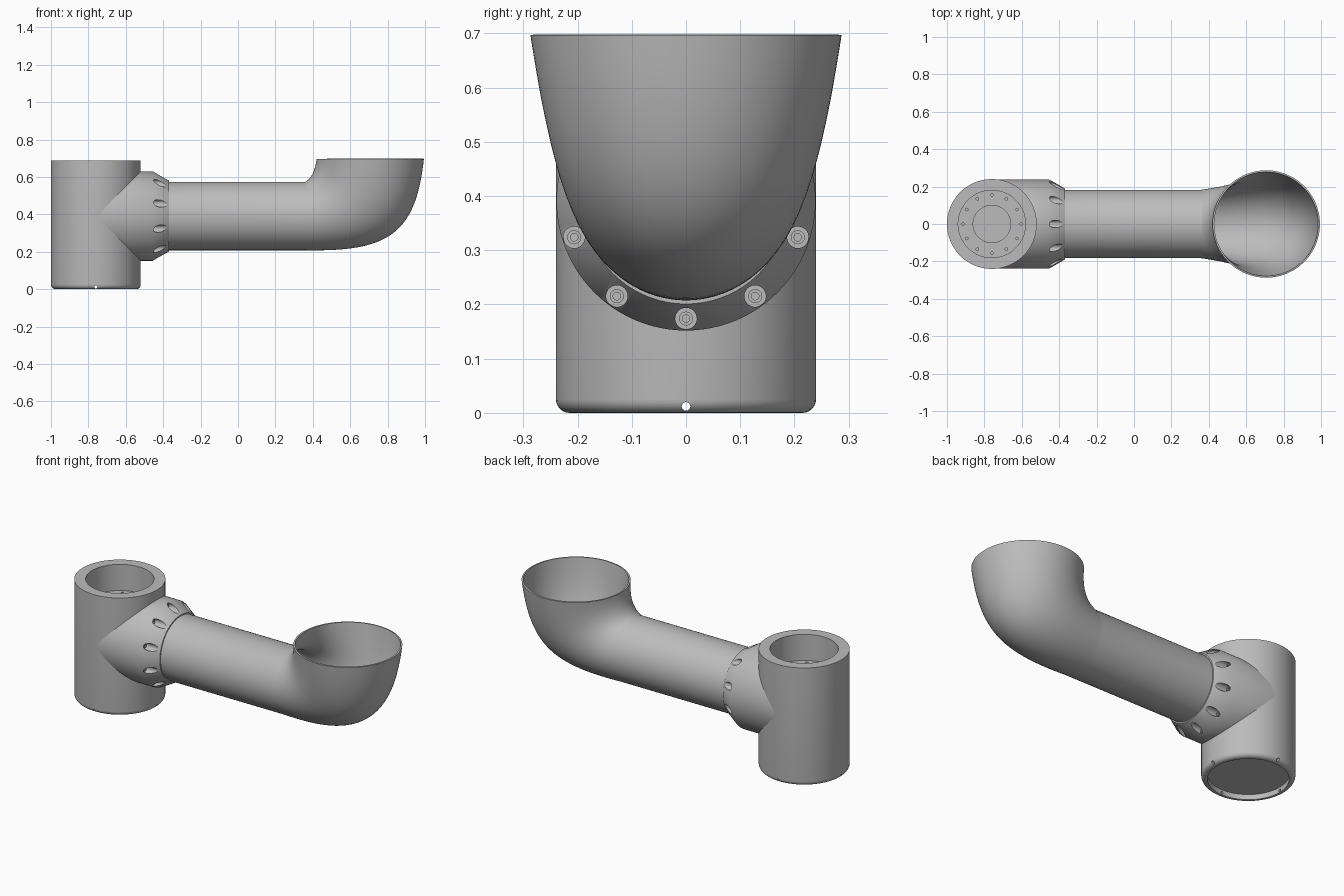
import bpy, bmesh
from math import sin, cos, pi, radians
from mathutils import Vector, Matrix

cube = bpy.data.objects.get("Cube")
if cube:
    bpy.data.objects.remove(cube, do_unlink=True)

grey = bpy.data.materials.new("plain grey")
grey.use_nodes = True
COLOUR = (0.5, 0.5, 0.5, 1)
grey.diffuse_color = COLOUR
grey.node_tree.nodes["Principled BSDF"].inputs["Base Color"].default_value = COLOUR

POST_X = -0.76     # axis of the upright socket
ARM_Z = 0.391      # axis of the horizontal arm
SEG = 96


def make_object(name, bm):
    mesh = bpy.data.meshes.new(name)
    bm.to_mesh(mesh)
    bm.free()
    mesh.materials.append(grey)
    obj = bpy.data.objects.new(name, mesh)
    bpy.context.collection.objects.link(obj)
    return obj


def activate(obj):
    bpy.ops.object.select_all(action='DESELECT')
    obj.select_set(True)
    bpy.context.view_layer.objects.active = obj


def smooth(obj, angle=30):
    activate(obj)
    bpy.ops.object.shade_smooth_by_angle(angle=radians(angle))


def lathe(bm, profile, matrix, seg=SEG):
    """Revolve (radius, height) points, both ends on the axis, into a solid."""
    first = bm.verts.new(matrix @ Vector((0, 0, profile[0][1])))
    last = bm.verts.new(matrix @ Vector((0, 0, profile[-1][1])))
    rings = [[bm.verts.new(matrix @ Vector((r * cos(2 * pi * j / seg), r * sin(2 * pi * j / seg), h)))
              for j in range(seg)] for r, h in profile[1:-1]]
    faces = []
    for j in range(seg):
        k = (j + 1) % seg
        faces.append(bm.faces.new((first, rings[0][k], rings[0][j])))
        faces.append(bm.faces.new((last, rings[-1][j], rings[-1][k])))
        for a, b in zip(rings, rings[1:]):
            faces.append(bm.faces.new((a[j], a[k], b[k], b[j])))
    bmesh.ops.recalc_face_normals(bm, faces=faces)


def add_rod(bm, radius, start, end, seg=20):
    """Plain cylinder between two points."""
    start, end = Vector(start), Vector(end)
    turn = (end - start).to_track_quat('Z', 'Y').to_matrix().to_4x4()
    bmesh.ops.create_cone(bm, cap_ends=True, segments=seg, radius1=radius, radius2=radius,
                          depth=(end - start).length,
                          matrix=Matrix.Translation((start + end) / 2) @ turn)


def cut(obj, bm):
    """Subtract the cutter mesh, then discard it."""
    cutter = make_object("cutter", bm)
    cutter.hide_render = True
    mod = obj.modifiers.new("cut", 'BOOLEAN')
    mod.operation = 'DIFFERENCE'
    mod.solver = 'EXACT'
    mod.object = cutter
    activate(obj)
    bpy.ops.object.modifier_apply(modifier=mod.name)
    bpy.data.objects.remove(cutter, do_unlink=True)


# Upright socket: open bore on top, rounded lower edge, shallow recess below
corner = [(0.215 + 0.025 * cos(a), 0.025 - 0.025 * sin(a))
          for a in (i * pi / 12 for i in range(7))]
profile = [(0, 0.52), (0.1, 0.52), (0.1, 0.535), (0.18, 0.535), (0.18, 0.687), (0.24, 0.687)]
profile += corner + [(0.208, 0), (0.208, 0.03), (0, 0.03)]
bm = bmesh.new()
lathe(bm, profile, Matrix.Translation((POST_X, 0, 0)))
socket = make_object("upright_socket", bm)

# Bolt holes in the bore floor and notches in the lower rim
bm = bmesh.new()
for i in range(12):
    a = i * pi / 6
    x, y = POST_X + 0.155 * cos(a), 0.155 * sin(a)
    add_rod(bm, 0.007, (x, y, 0.51), (x, y, 0.56), 12)
for i in range(4):
    a = i * pi / 2
    add_rod(bm, 0.008, (POST_X + 0.2 * cos(a), 0.2 * sin(a), 0.012),
            (POST_X + 0.26 * cos(a), 0.26 * sin(a), 0.012), 16)
cut(socket, bm)
smooth(socket)

# Branch flange with tapered end
along_x = Matrix.Translation((0, 0, ARM_Z)) @ Matrix.Rotation(pi / 2, 4, 'Y')
bm = bmesh.new()
lathe(bm, [(0, POST_X), (0.239, POST_X), (0.239, -0.455), (0.19, -0.37), (0, -0.37)], along_x)
flange = make_object("branch_flange", bm)

# Clear the flange out of the bore
bm = bmesh.new()
add_rod(bm, 0.21, (POST_X, 0, -0.1), (POST_X, 0, 0.9), SEG)
cut(flange, bm)

# Ten counterbores in the taper, each with a socket-head screw
holes, screws = bmesh.new(), bmesh.new()
for i in range(10):
    a = i * pi / 5
    y, z = 0.217 * sin(a), ARM_Z - 0.217 * cos(a)
    add_rod(holes, 0.02, (-0.462, y, z), (-0.3, y, z), 24)
    place = Matrix.Translation((-0.464, y, z)) @ Matrix.Rotation(pi / 2, 4, 'Y')
    lathe(screws, [(0, 0), (0.013, 0), (0.013, 0.012), (0.007, 0.012), (0.007, 0.005), (0, 0.005)],
          place, 18)
cut(flange, holes)
smooth(flange)
smooth(make_object("flange_screws", screws))


# Arm tube running into a flared, upturned elbow
def bezier(p, t):
    s = 1 - t
    weights = (s ** 3, 3 * s * s * t, 3 * s * t * t, t ** 3)
    return sum((Vector((x, 0, z)) * w for (x, z), w in zip(p, weights)), Vector())


R = 0.183
inner = [(0.36, ARM_Z + R), (0.395, 0.592), (0.415, 0.645), (0.42, 0.697)]
outer = [(0.36, ARM_Z - R), (0.8, 0.2), (0.95, 0.29), (0.994, 0.697)]
STEPS = 32
sections = [(Vector((-0.38, 0, ARM_Z + R)), Vector((-0.38, 0, ARM_Z - R)), R)]
for i in range(STEPS + 1):
    t = i / STEPS
    sections.append((bezier(inner, t), bezier(outer, t), R + (0.287 - R) * t))

bm = bmesh.new()
rings = []
for top, bottom, width in sections:
    mid, half = (top + bottom) / 2, (top - bottom) / 2
    rings.append([bm.verts.new(mid + half * cos(2 * pi * j / SEG)
                               + Vector((0, width * sin(2 * pi * j / SEG), 0)))
                  for j in range(SEG)])
for a, b in zip(rings, rings[1:]):
    for j in range(SEG):
        k = (j + 1) % SEG
        bm.faces.new((a[j], b[j], b[k], a[k]))
arm = make_object("arm_and_elbow", bm)
wall = arm.modifiers.new("wall", 'SOLIDIFY')
wall.thickness = 0.009
wall.offset = -1
activate(arm)
bpy.ops.object.modifier_apply(modifier=wall.name)
smooth(arm)
